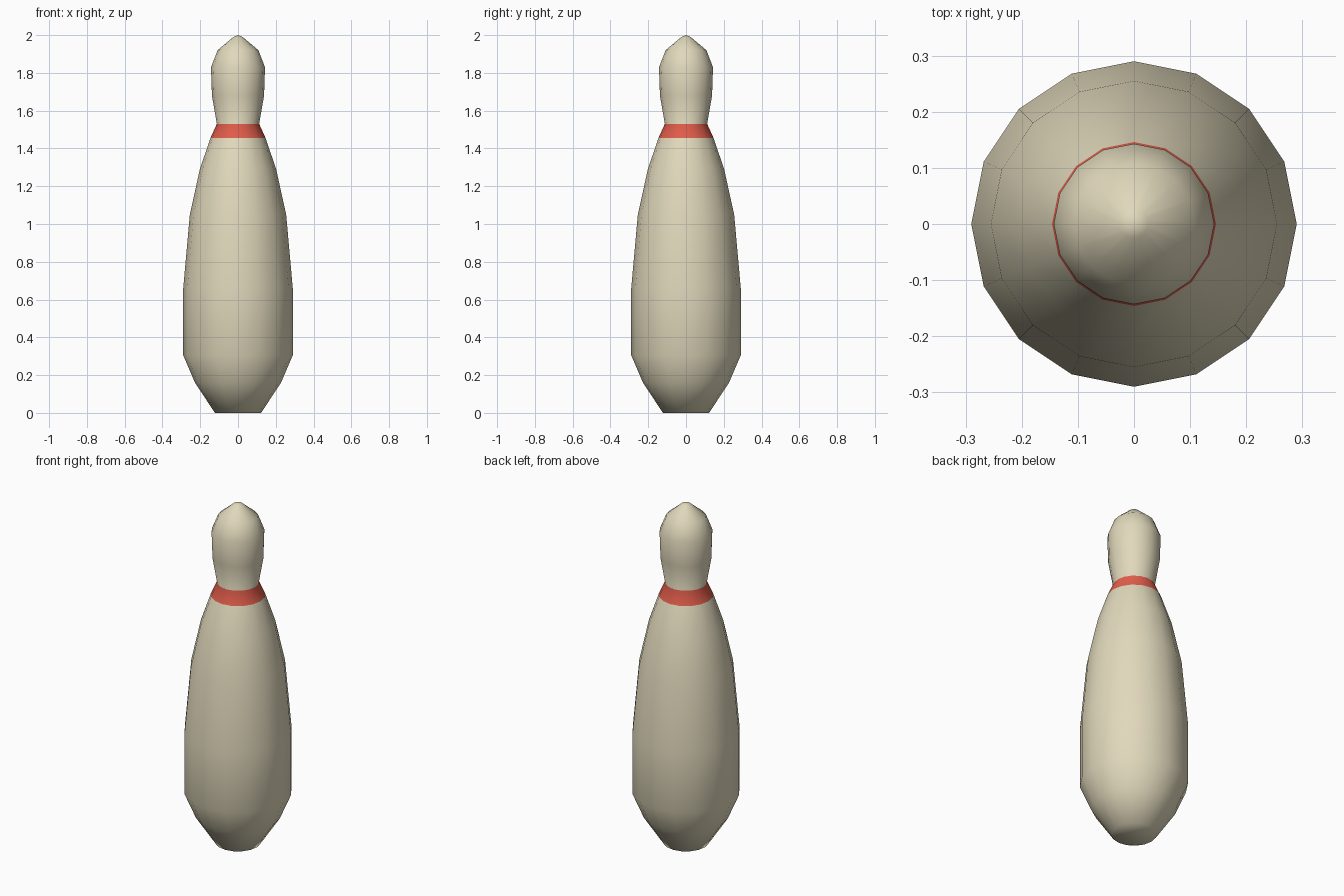
import bpy, bmesh
from math import cos, sin, tau

if "Cube" in bpy.data.objects:
    bpy.data.objects.remove(bpy.data.objects["Cube"])

SIDES = 16
# (radius, height) from the foot to the top of the head
PROFILE = [(0.122, 0.0), (0.228, 0.16), (0.29, 0.305), (0.29, 0.66),
           (0.255, 1.05), (0.202, 1.29), (0.146, 1.455), (0.112, 1.53),
           (0.138, 1.68), (0.143, 1.83), (0.108, 1.92), (0.025, 1.99)]
STRIPE = 6  # band between profile points 6 and 7


def material(name, rgb):
    mat = bpy.data.materials.new(name)
    mat.diffuse_color = (*rgb, 1)
    mat.use_nodes = True
    mat.node_tree.nodes["Principled BSDF"].inputs["Base Color"].default_value = mat.diffuse_color
    return mat


bm = bmesh.new()
rings = [[bm.verts.new((r * cos(tau * i / SIDES), r * sin(tau * i / SIDES), z))
          for i in range(SIDES)] for r, z in PROFILE]

# Lathed body, with the red neck stripe on its own material
for k, (low, high) in enumerate(zip(rings, rings[1:])):
    for i in range(SIDES):
        j = (i + 1) % SIDES
        face = bm.faces.new((low[i], low[j], high[j], high[i]))
        face.material_index = int(k == STRIPE)

# Flat foot and pointed crown
bm.faces.new(rings[0][::-1])
apex = bm.verts.new((0, 0, 2.0))
for i in range(SIDES):
    bm.faces.new((rings[-1][i], rings[-1][(i + 1) % SIDES], apex))
for face in bm.faces:
    face.smooth = True

mesh = bpy.data.meshes.new("bowling_pin")
bm.to_mesh(mesh)
bm.free()
mesh.materials.append(material("cream", (0.75, 0.69, 0.50)))
mesh.materials.append(material("red_stripe", (0.75, 0.11, 0.07)))
bpy.context.collection.objects.link(bpy.data.objects.new("bowling_pin", mesh))
